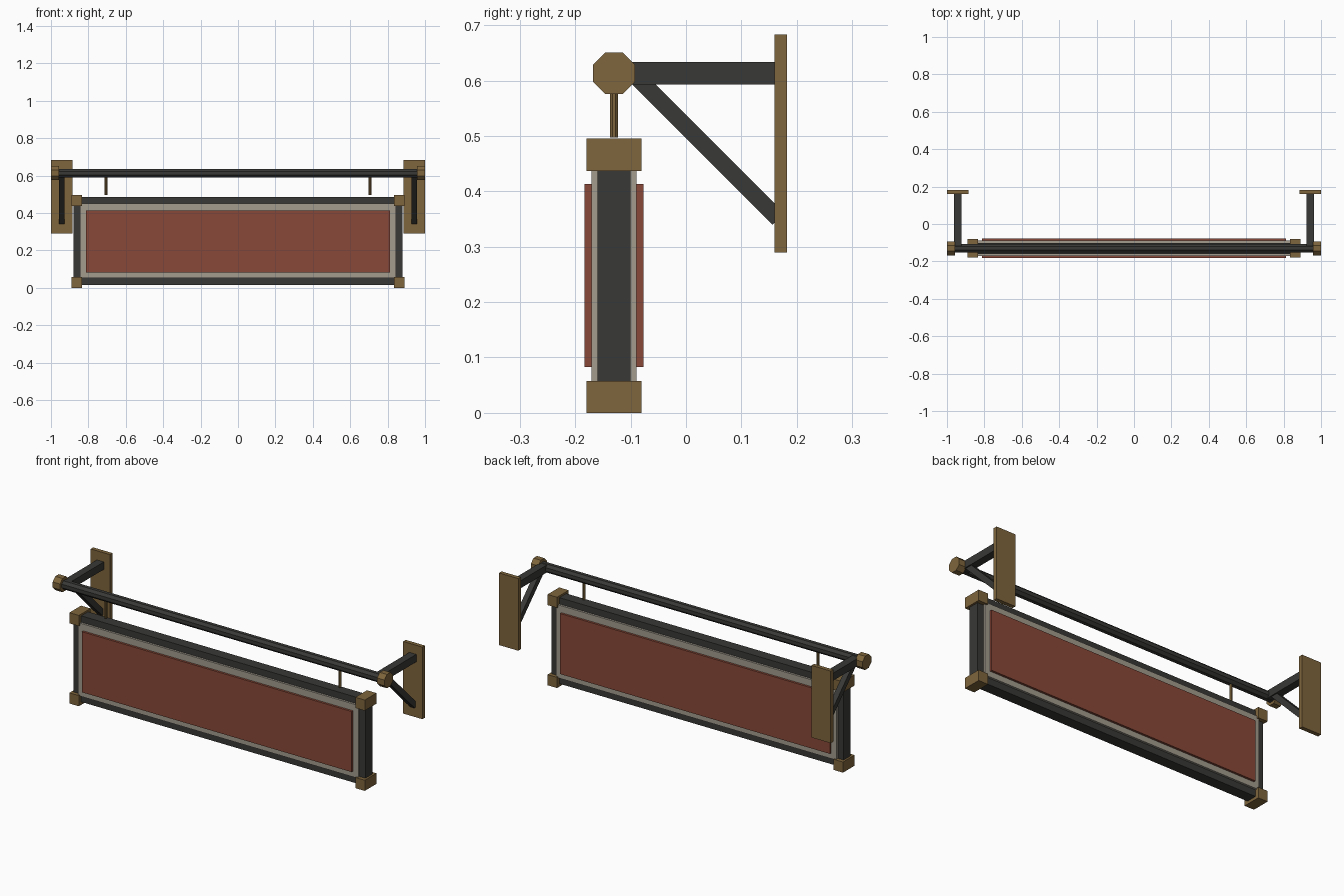
import bpy
from math import pi, radians

if "Cube" in bpy.data.objects:
    bpy.data.objects.remove(bpy.data.objects["Cube"])


def material(name, rgb):
    m = bpy.data.materials.new(name)
    m.diffuse_color = (*rgb, 1)
    m.use_nodes = True
    m.node_tree.nodes["Principled BSDF"].inputs["Base Color"].default_value = m.diffuse_color
    return m


IRON = material("dark_iron", (0.04, 0.04, 0.037))
BRASS = material("aged_brass", (0.21, 0.13, 0.045))
TRIM = material("pale_trim", (0.36, 0.33, 0.27))
RED = material("red_panel", (0.25, 0.065, 0.04))


def finish(name, mat):
    o = bpy.context.object
    o.name = name
    o.data.materials.append(mat)
    return o


def box(name, centre, size, mat, rot=(0, 0, 0)):
    bpy.ops.mesh.primitive_cube_add(size=1, location=centre, rotation=rot)
    o = finish(name, mat)
    o.scale = size
    return o


def octagon(name, centre, apothem, length, mat, along_x=True):
    # Eight-sided bar with flats facing the axes
    bpy.ops.mesh.primitive_cylinder_add(vertices=8, radius=apothem / 0.9239, depth=length)
    o = finish(name, mat)
    for v in o.data.vertices:
        x, y, z = v.co
        c, s = 0.92388, 0.38268
        x, y = c * x - s * y, s * x + c * y
        v.co = (z, x, y) if along_x else (x, y, z)
    o.location = centre
    return o


Y = -0.13          # plane of the hanging sign
RAIL_Z = 0.613

# Hanging sign: pale core with a raised red face on each side
box("sign_backing", (0, Y, 0.251), (1.69, 0.082, 0.398), TRIM)
for name, y in (("front", -0.176), ("back", -0.084)):
    box(name + "_face", (0, y, 0.248), (1.626, 0.014, 0.33), RED)

# Frame bars, top and bottom
for name, z in (("bottom", 0.034), ("top", 0.467)):
    box(name + "_frame_bar", (0, Y, z), (1.72, 0.059, 0.036), IRON)

# Horizontal rail
octagon("rail", (0, Y, RAIL_Z), 0.023, 1.94, IRON)

for side, s in (("left", -1), ("right", 1)):
    # Frame upright and corner blocks
    box(side + "_frame_bar", (s * 0.862, Y, 0.25), (0.036, 0.059, 0.44), IRON)
    for level, z in (("lower", 0.029), ("upper", 0.466)):
        box(f"{side}_{level}_corner", (s * 0.862, Y, z), (0.057, 0.1, 0.058), BRASS)
    # Hanger rod and rail cap
    octagon(side + "_hanger", (s * 0.706, Y, 0.547), 0.007, 0.1, BRASS, False)
    octagon(side + "_rail_cap", (s * 0.978, Y, RAIL_Z), 0.0375, 0.044, BRASS)
    # Wall bracket: plate, arm and diagonal brace
    box(side + "_wall_plate", (s * 0.942, 0.171, 0.4865), (0.116, 0.022, 0.393), BRASS)
    box(side + "_arm", (s * 0.942, 0.017, RAIL_Z), (0.042, 0.294, 0.041), IRON)
    box(side + "_brace", (s * 0.942, 0.038, 0.479), (0.03, 0.364, 0.03), IRON, (radians(-45), 0, 0))
